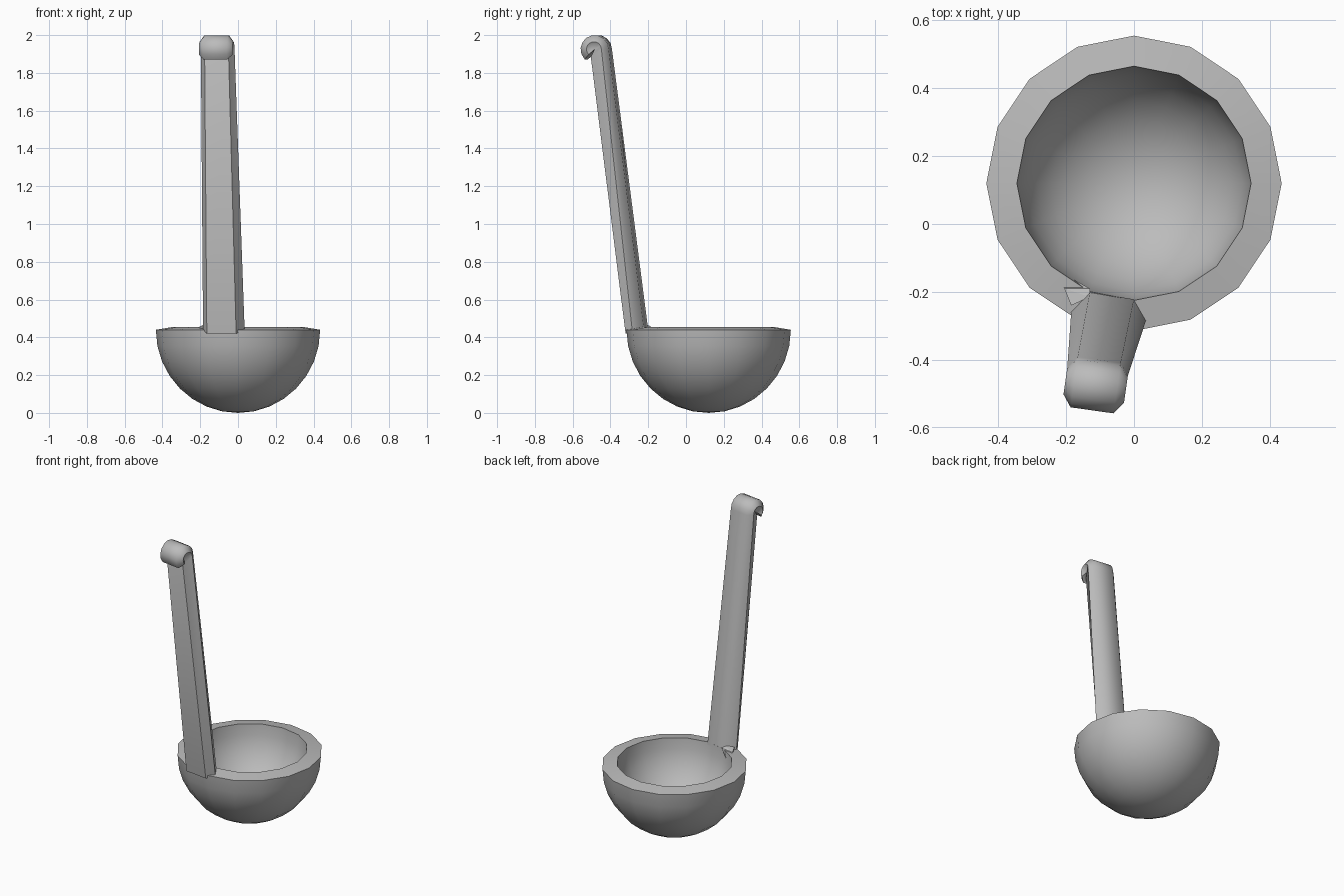
import bpy, bmesh
from math import sin, cos, pi, radians
from mathutils import Vector, Matrix

if "Cube" in bpy.data.objects:
    bpy.data.objects.remove(bpy.data.objects["Cube"], do_unlink=True)

metal = bpy.data.materials.new("grey_metal")
metal.use_nodes = True
grey = (0.5, 0.5, 0.5, 1)
metal.diffuse_color = grey
metal.node_tree.nodes["Principled BSDF"].inputs["Base Color"].default_value = grey


def finish(name, bm):
    """Turn a bmesh into a smooth-shaded metal object."""
    bmesh.ops.recalc_face_normals(bm, faces=bm.faces)
    for f in bm.faces:
        f.smooth = True
    mesh = bpy.data.meshes.new(name)
    bm.to_mesh(mesh)
    bm.free()
    mesh.materials.append(metal)
    obj = bpy.data.objects.new(name, mesh)
    bpy.context.collection.objects.link(obj)
    return obj


# Bowl: outer and inner quarter arcs spun around a vertical axis
CENTRE = Vector((0, 0.12, 0))
STEPS = 8


def arc(radius, rim, depth):
    return [CENTRE + Vector((0, radius * sin(a), rim - depth * cos(a)))
            for a in (pi / 2 * i / STEPS for i in range(STEPS + 1))]


bm = bmesh.new()
profile = arc(0.435, 0.44, 0.44) + arc(0.345, 0.455, 0.355)[::-1]
verts = [bm.verts.new(p) for p in profile]
edges = [bm.edges.new(pair) for pair in zip(verts, verts[1:])]
bmesh.ops.spin(bm, geom=verts + edges, cent=CENTRE, axis=(0, 0, 1),
               angle=2 * pi, steps=16, use_merge=False)
bmesh.ops.remove_doubles(bm, verts=bm.verts, dist=0.0005)
bmesh.ops.recalc_face_normals(bm, faces=bm.faces)
for e in bm.edges:
    if e.calc_face_angle(0) > radians(40):
        e.smooth = False
finish("bowl", bm)

# Handle: six-sided section, lofted up and curled over into a hook
# Section order: front left, front right, mid right, back right, back left, mid left
bottom = [Vector((x, y, z)) for x, y, z in (
    (-0.165, -0.3, 0.42), (-0.01, -0.32, 0.42), (0.035, -0.285, 0.44),
    (0, -0.222, 0.44), (-0.13, -0.2, 0.44), (-0.185, -0.26, 0.44))]
pivot = Vector((-0.113, -0.475, 1.925))
twist = Matrix.Rotation(radians(-8), 3, 'Z')
section = [(-0.064, 0), (0.064, 0), (0.09, 0.04),
           (0.064, 0.075), (-0.064, 0.075), (-0.09, 0.04)]


def hook_ring(angle):
    return [pivot + twist @ Vector((u, v * cos(angle), v * sin(angle)))
            for u, v in section]


top = hook_ring(0)
for i, dy in ((0, -0.02), (1, -0.02)):
    top[i] += Vector((0, dy, -0.04))
rings = [bottom, top] + [hook_ring(radians(a)) for a in range(25, 226, 25)]

bm = bmesh.new()
loops = [[bm.verts.new(p) for p in ring] for ring in rings]
for low, high in zip(loops, loops[1:]):
    for i in range(6):
        j = (i + 1) % 6
        bm.faces.new((low[i], low[j], high[j], high[i]))
for loop in (loops[0], loops[-1]):
    cap = bm.faces.new(loop)
    for e in cap.edges:
        e.smooth = False
bm.edges.ensure_lookup_table()
for low, high in zip(loops, loops[1:]):
    for i in (0, 1, 2, 5):
        bm.edges.get((low[i], high[i])).smooth = False
bmesh.ops.remove_doubles(bm, verts=bm.verts, dist=0.0001)
finish("handle", bm)

# Small weld between the handle and the inside of the bowl
bm = bmesh.new()
for p in ((-0.205, -0.19, 0.455), (-0.13, -0.19, 0.46), (-0.185, -0.24, 0.465),
          (-0.13, -0.215, 0.47), (-0.22, -0.14, 0.37), (-0.15, -0.2, 0.36)):
    bm.verts.new(p)
bmesh.ops.convex_hull(bm, input=bm.verts)
for e in bm.edges:
    e.smooth = False
finish("handle_weld", bm)
